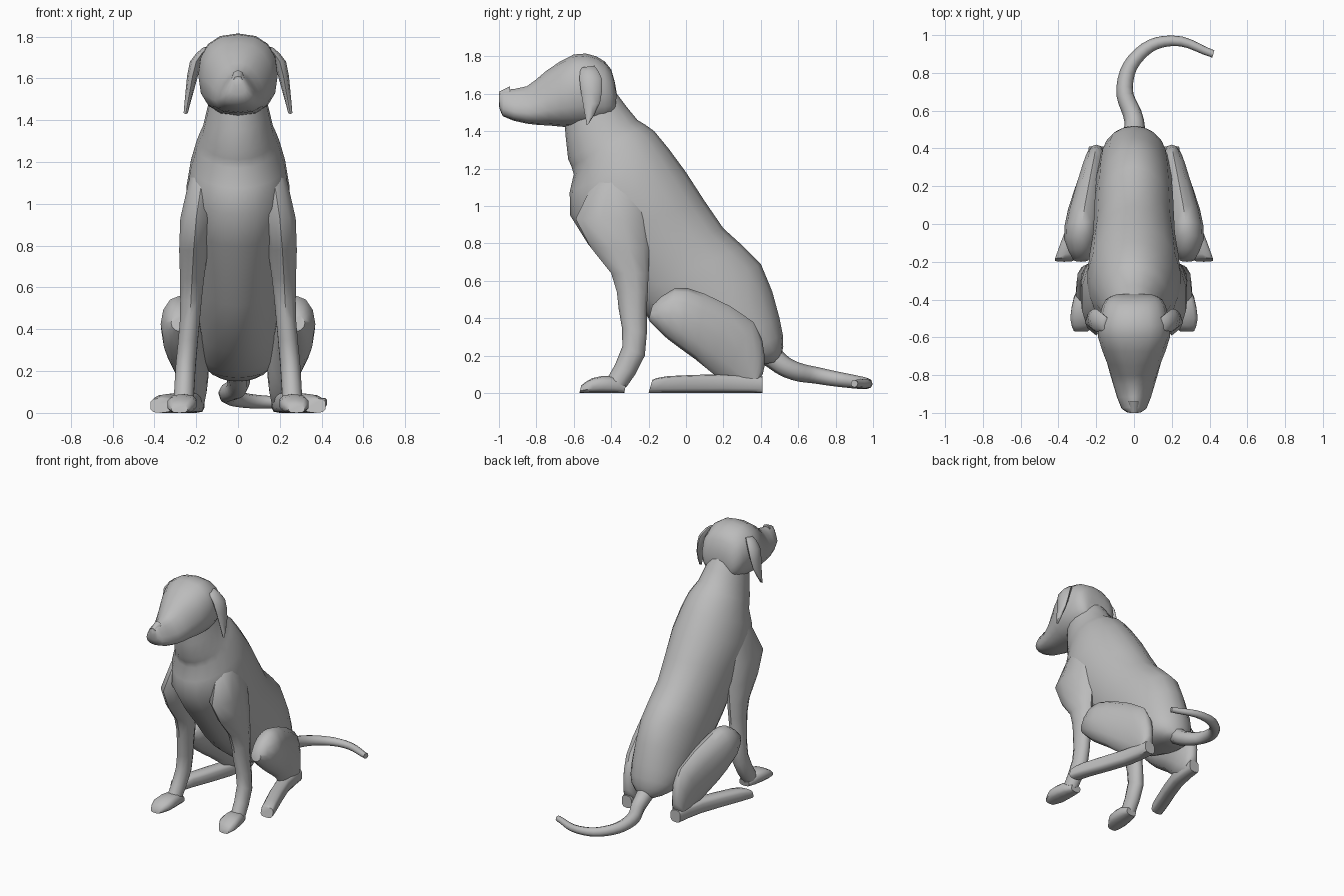
import bpy, bmesh, math
from mathutils import Vector

cube = bpy.data.objects.get("Cube")
if cube:
    bpy.data.objects.remove(cube, do_unlink=True)

GREY = (.5, .5, .5, 1)
grey = bpy.data.materials.new("soft grey")
grey.use_nodes = True
grey.diffuse_color = GREY
grey.node_tree.nodes["Principled BSDF"].inputs["Base Color"].default_value = GREY


def select_only(obj):
    bpy.ops.object.select_all(action='DESELECT')
    obj.select_set(True)
    bpy.context.view_layer.objects.active = obj


def finish(obj):
    obj.data.materials.append(grey)
    select_only(obj)
    bpy.ops.object.shade_smooth_by_angle(angle=math.radians(50))


def oval(upper, lower, half, x=0, pear=0):
    """Cross-section between two (y, z) edges, with its half width in x."""
    return Vector((*upper, *lower, half, x, pear))


def smooth_path(keys, steps):
    """Pass a Catmull-Rom curve through the key cross-sections."""
    path = []
    for i in range(len(keys) - 1):
        p, q = keys[i], keys[i + 1]
        before = (q - keys[max(i - 1, 0)]) / 2
        after = (keys[min(i + 2, len(keys) - 1)] - p) / 2
        for s in range(steps):
            t = s / steps
            blend = t * t * (3 - 2 * t)
            path.append(p.lerp(q, blend) + before * t * (1 - t) ** 2 - after * t * t * (1 - t))
    return path + [keys[-1]]


def loft(name, keys, sides=12, power=1, steps=2, mirror=False):
    bm = bmesh.new()
    loops = []
    for ya, za, yb, zb, half, x, pear in smooth_path(keys, steps):
        upper, lower = Vector((x, ya, za)), Vector((x, yb, zb))
        loop = []
        for i in range(sides):
            turn = math.tau * i / sides
            c, s = (math.copysign(abs(v) ** power, v) for v in (math.cos(turn), math.sin(turn)))
            co = (upper + lower) / 2 + (upper - lower) / 2 * c
            co.x += half * s * (1 - pear * c)
            loop.append(bm.verts.new(co))
        loops.append(loop)
    for near, far in zip(loops, loops[1:]):
        for i in range(sides):
            bm.faces.new((near[i - 1], near[i], far[i], far[i - 1]))
    bm.faces.new(loops[0])
    bm.faces.new(loops[-1])
    bmesh.ops.recalc_face_normals(bm, faces=bm.faces)
    mesh = bpy.data.meshes.new(name)
    bm.to_mesh(mesh)
    bm.free()
    obj = bpy.data.objects.new(name, mesh)
    bpy.context.collection.objects.link(obj)
    if mirror:
        obj.modifiers.new("Mirror", 'MIRROR')
    finish(obj)


# Neck, chest and rump, from the back line to the belly line
loft("torso", [
    oval(upper=(-.37, 1.6), lower=(-.65, 1.45), half=.13),
    oval(upper=(-.26, 1.46), lower=(-.63, 1.25), half=.17),
    oval(upper=(-.17, 1.4), lower=(-.6, 1.17), half=.2),
    oval(upper=(0, 1.18), lower=(-.62, .95), half=.25),
    oval(upper=(.2, .88), lower=(-.4, .64), half=.22),
    oval(upper=(.4, .69), lower=(-.2, .4), half=.21),
    oval(upper=(.5, .4), lower=(.1, .2), half=.19),
    oval(upper=(.52, .25), lower=(.3, .16), half=.14),
    oval(upper=(.5, .17), lower=(.4, .15), half=.06),
], sides=18)

# Muzzle and skull, wider at the jowls than at the bridge
loft("head", [
    oval(upper=(-1, 1.6), lower=(-1, 1.56), half=.02),
    oval(upper=(-.97, 1.62), lower=(-.98, 1.48), half=.06, pear=.4),
    oval(upper=(-.85, 1.64), lower=(-.85, 1.44), half=.1, pear=.4),
    oval(upper=(-.75, 1.72), lower=(-.73, 1.43), half=.14, pear=.2),
    oval(upper=(-.6, 1.81), lower=(-.6, 1.42), half=.19),
    oval(upper=(-.48, 1.8), lower=(-.48, 1.43), half=.18),
    oval(upper=(-.4, 1.73), lower=(-.4, 1.46), half=.15),
    oval(upper=(-.37, 1.6), lower=(-.38, 1.5), half=.1),
], sides=16, power=.85)

loft("nose", [
    oval(upper=(-1, 1.61), lower=(-1, 1.58), half=.02),
    oval(upper=(-.94, 1.64), lower=(-.94, 1.57), half=.03),
], sides=8)

# Hanging ear flaps
loft("ears", [
    oval(upper=(-.56, 1.74), lower=(-.49, 1.75), half=.02, x=.15),
    oval(upper=(-.57, 1.68), lower=(-.45, 1.68), half=.03, x=.2),
    oval(upper=(-.55, 1.54), lower=(-.46, 1.55), half=.02, x=.23),
    oval(upper=(-.53, 1.43), lower=(-.52, 1.44), half=.01, x=.25),
], sides=8, mirror=True)

# Front limbs from shoulder to wrist
loft("front_legs", [
    oval(upper=(-.4, 1.24), lower=(-.24, 1.24), half=.05, x=.15),
    oval(upper=(-.59, .93), lower=(-.2, .93), half=.08, x=.2),
    oval(upper=(-.4, .64), lower=(-.2, .64), half=.06, x=.22),
    oval(upper=(-.36, .45), lower=(-.21, .44), half=.05, x=.23),
    oval(upper=(-.34, .25), lower=(-.22, .2), half=.05, x=.25),
    oval(upper=(-.42, .08), lower=(-.32, .03), half=.05, x=.26),
], sides=10, mirror=True)

loft("front_paws", [
    oval(upper=(-.32, .05), lower=(-.33, 0), half=.04, x=.25),
    oval(upper=(-.4, .09), lower=(-.38, 0), half=.06, x=.26),
    oval(upper=(-.5, .08), lower=(-.5, 0), half=.07, x=.27),
    oval(upper=(-.56, .04), lower=(-.57, 0), half=.04, x=.28),
], sides=10, power=.7, mirror=True)

# Folded hind limbs from knee to hock
loft("hind_legs", [
    oval(upper=(-.18, .47), lower=(-.2, .39), half=.04, x=.28),
    oval(upper=(-.06, .56), lower=(-.1, .29), half=.09, x=.28),
    oval(upper=(.1, .53), lower=(.05, .18), half=.09, x=.26),
    oval(upper=(.36, .38), lower=(.2, .06), half=.07, x=.21),
    oval(upper=(.42, .2), lower=(.29, .02), half=.05, x=.2),
    oval(upper=(.41, .1), lower=(.33, .01), half=.04, x=.2),
], mirror=True)

loft("hind_feet", [
    oval(upper=(.41, .09), lower=(.41, 0), half=.04, x=.2),
    oval(upper=(.2, .1), lower=(.2, 0), half=.05, x=.23),
    oval(upper=(-.1, .09), lower=(-.1, 0), half=.05, x=.34),
    oval(upper=(-.18, .07), lower=(-.2, 0), half=.05, x=.37),
], sides=10, power=.6, mirror=True)

# Curled tail, thinning steadily toward the tip
path = [(0, .45, .2), (0, .55, .13), (-.05, .72, .09), (.03, .9, .06), (.2, .97, .05), (.42, .9, .05)]
curve = bpy.data.curves.new("tail", 'CURVE')
curve.dimensions = '3D'
curve.bevel_depth = 1
curve.bevel_resolution = 2
curve.resolution_u = 5
curve.use_fill_caps = True
spline = curve.splines.new('BEZIER')
spline.bezier_points.add(len(path) - 1)
for i, (point, co) in enumerate(zip(spline.bezier_points, path)):
    point.co = co
    point.radius = .06 - .008 * i
    point.handle_left_type = point.handle_right_type = 'AUTO'
tail = bpy.data.objects.new("tail", curve)
bpy.context.collection.objects.link(tail)
select_only(tail)
bpy.ops.object.convert(target='MESH')
finish(bpy.context.view_layer.objects.active)
